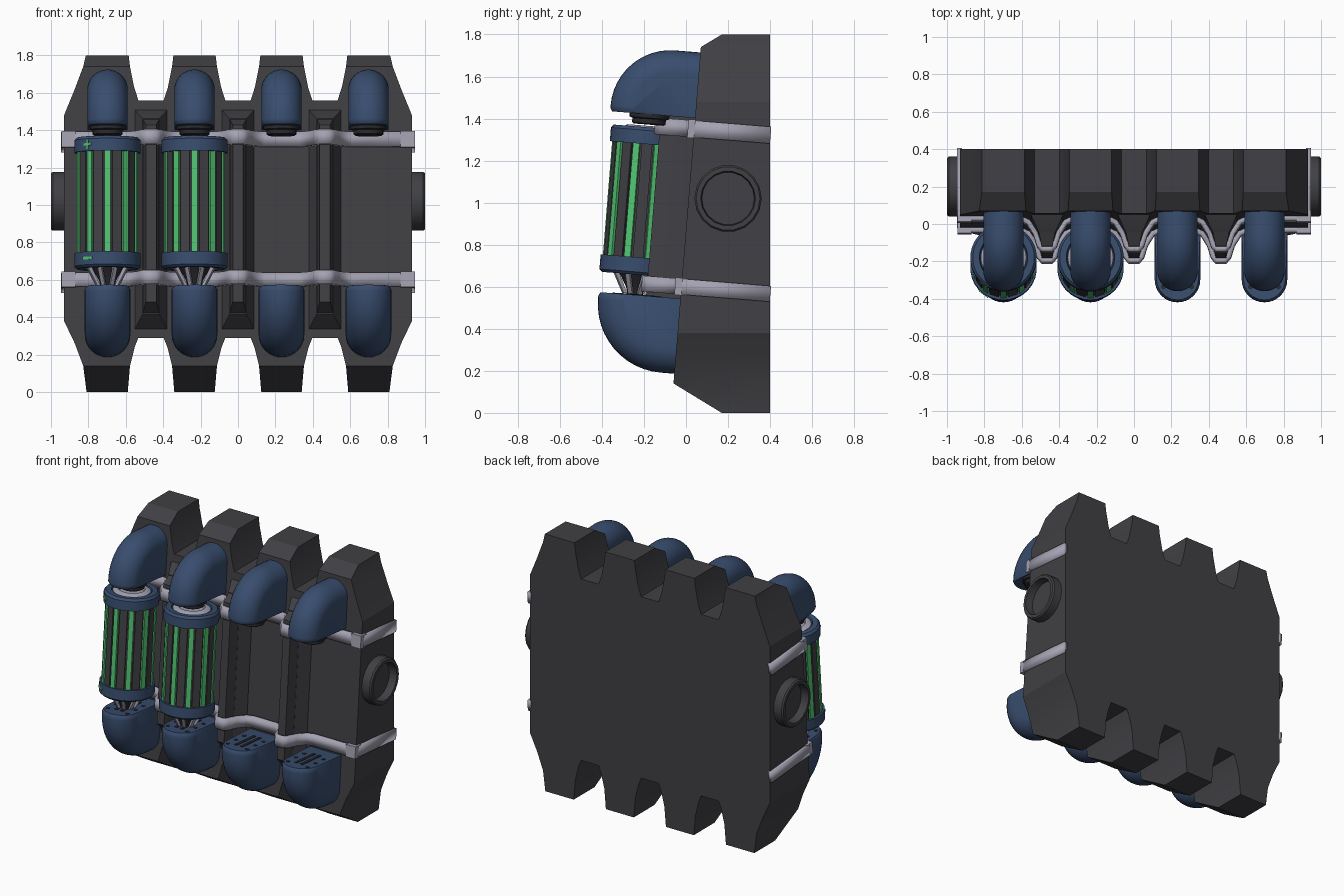
import bpy, bmesh, math
from mathutils import Matrix

if "Cube" in bpy.data.objects:
    bpy.data.objects.remove(bpy.data.objects["Cube"])

COLUMNS = [-0.6975, -0.2325, 0.2325, 0.6975]
VALLEYS = [-0.465, 0, 0.465]
AXIS = -0.217        # depth of the cartridge axis in the leaning frame
LEAN = Matrix.Translation((0, -0.071, 0)) @ Matrix.Rotation(-0.081, 4, 'X')


def material(name, color):
    m = bpy.data.materials.new(name)
    m.use_nodes = True
    m.diffuse_color = (*color, 1)
    m.node_tree.nodes["Principled BSDF"].inputs["Base Color"].default_value = (*color, 1)
    return m


DARK = material("dark grey", (0.052, 0.051, 0.058))
NAVY = material("navy blue", (0.040, 0.074, 0.155))
SILVER = material("pale grey", (0.37, 0.36, 0.44))
GREEN = material("bright green", (0.085, 0.56, 0.17))
BLACK = material("near black", (0.022, 0.022, 0.026))


def finish(name, bm, mat, lean=True, angle=35):
    bmesh.ops.recalc_face_normals(bm, faces=bm.faces[:])
    me = bpy.data.meshes.new(name)
    bm.to_mesh(me)
    bm.free()
    me.materials.append(mat)
    for p in me.polygons:
        p.use_smooth = True
    me.set_sharp_from_angle(angle=math.radians(angle))
    ob = bpy.data.objects.new(name, me)
    bpy.context.collection.objects.link(ob)
    if lean:
        ob.matrix_world = LEAN
    return ob


def hull(bm, points):
    verts = [bm.verts.new(p) for p in points]
    bmesh.ops.convex_hull(bm, input=verts)
    bmesh.ops.delete(bm, geom=[v for v in verts if v.is_valid and not v.link_faces],
                     context='VERTS')


def box(bm, x, y, z):
    hull(bm, [(i, j, k) for i in x for j in y for k in z])


def lathe(bm, profile, sides, cx=0, cy=AXIS):
    # closed (radius, height) profile turned about a vertical axis
    rings = []
    for r, z in profile:
        rings.append([bm.verts.new((cx + r * math.sin(a), cy - r * math.cos(a), z))
                      for a in (math.tau * i / sides for i in range(sides))])
    for a, b in zip(rings, rings[1:]):
        for i in range(sides):
            j = (i + 1) % sides
            bm.faces.new((a[i], a[j], b[j], b[i]))
    bm.faces.new(rings[0])
    bm.faces.new(rings[-1])


def radial(angle, r, side, cx):
    # point at a radius from the cartridge axis, shifted sideways
    s, c = math.sin(angle), math.cos(angle)
    return cx + r * s + side * c, AXIS - r * c + side * s


def radial_bar(bm, angle, cx, width, low, high):
    # low and high are (inner radius, outer radius, height)
    hull(bm, [(*radial(angle, r, s * width / 2, cx), end[2])
              for end in (low, high) for r in end[:2] for s in (-1, 1)])


# main block: notched outline, sloping front, chamfered lug tips
def lug(c, steps, outer):
    pts = []
    for side in (-1, 1):
        is_outer = abs(c) > 0.5 and side * c > 0
        row = [(c + side * w, z) for w, z in (outer if is_outer else steps)]
        pts += row if side < 0 else row[::-1]
    return pts


TOP = [(0.165, 1.56), (0.142, 1.63), (0.12, 1.74), (0.113, 1.8)]
TOP_OUT = [(0.2325, 1.48), (0.175, 1.62), (0.13, 1.74), (0.116, 1.8)]
LOW = [(0.165, 0.29), (0.145, 0.24), (0.12, 0.14), (0.108, 0)]
LOW_OUT = [(0.2325, 0.38), (0.175, 0.26), (0.13, 0.14), (0.112, 0)]
outline = []
for c in COLUMNS:
    outline += lug(c, TOP, TOP_OUT)
for c in reversed(COLUMNS):
    outline += lug(c, LOW, LOW_OUT)[::-1]


def front_y(z):
    return 0.17 if z in (0, 1.8) else -0.071 + 0.0813 * z


bm = bmesh.new()
front = [bm.verts.new((x, front_y(z), z)) for x, z in outline]
back = [bm.verts.new((x, 0.4, z)) for x, z in outline]
n = len(outline)
bm.faces.new(back)
bm.faces.new([v for v in front if 0 < v.co.z < 1.79])
for i in range(n):
    j = (i + 1) % n
    bm.faces.new((front[i], front[j], back[j], back[i]))
    if outline[i][1] == outline[j][1] and outline[i][1] in (0, 1.8):
        bm.faces.new((front[i - 1], front[i], front[j], front[(j + 1) % n]))
finish("main_block", bm, DARK, lean=False, angle=15)

# ridges between the columns
for c in VALLEYS:
    bm = bmesh.new()
    hull(bm, [(c + s * w, v, z) for s in (-1, 1) for w, v, lo, hi in
              ((0.085, 0.02, 0.33, 1.52), (0.085, -0.005, 0.34, 1.51), (0.045, -0.09, 0.41, 1.46))
              for z in (lo, hi)])
    hull(bm, [(c + s * w, v, z) for s in (-1, 1) for w, v, lo, hi in
              ((0.046, -0.08, 0.41, 1.46), (0.028, -0.163, 0.47, 1.42)) for z in (lo, hi)])
    finish("ridge", bm, DARK, angle=10)

# clamp bands wrapping the sides and ridges
for name, lo, hi, end in (("upper_band", 1.315, 1.395, 0.365), ("lower_band", 0.565, 0.64, 0.425)):
    path = [(-0.933, end), (-0.933, 0.01), (-0.905, -0.012)]
    for c in VALLEYS:
        half = [(0.14, -0.012), (0.10, -0.03), (0.062, -0.09), (0.042, -0.155), (0.022, -0.176)]
        path += [(c - w, v) for w, v in half] + [(c + w, v) for w, v in half[::-1]]
    path += [(0.905, -0.012), (0.933, 0.01), (0.933, end)]
    bm = bmesh.new()
    rows = [[bm.verts.new((x, v, z)) for z in (lo, hi)] for x, v in path]
    for a, b in zip(rows, rows[1:]):
        bm.faces.new((a[0], b[0], b[1], a[1]))
    ob = finish(name, bm, SILVER, angle=40)
    mod = ob.modifiers.new("thickness", 'SOLIDIFY')
    mod.thickness, mod.offset, mod.use_even_offset = 0.026, 0, True
    # corner clips on the front edges
    bm = bmesh.new()
    for s in (-1, 1):
        box(bm, (s * 0.87, s * 0.945), (-0.03, 0.03), (lo - 0.004, hi + 0.004))
    finish(name + "_clips", bm, SILVER)

# round side ports with a recessed centre
for s in (-1, 1):
    bm = bmesh.new()
    lathe(bm, [(0.16, 0.9), (0.16, 0.99), (0.152, 1.0), (0.13, 1.0), (0.125, 0.945)], 18, cy=0)
    bm.transform(Matrix.Translation((0, 0.2, 1.02)) @ Matrix.Rotation(s * math.pi / 2, 4, 'Y'))
    finish("side_port", bm, DARK, lean=False)


# blue elbow housings: a rounded section swept through a quarter turn
def elbow(name, cx, h, R, pv, pw, opening, up):
    def section(phi, dv=0, w=None, cut=0):
        pts = []
        for i in range(17):
            t = math.pi * (i / 16 - 0.5)
            r = R - h + (h - cut) * math.cos(t)
            z = pw + up * r * math.sin(phi) if w is None else w
            pts.append((cx + (h - cut) * math.sin(t), pv - r * math.cos(phi) + dv, z))
        return pts
    pts = section(0, w=opening, cut=0.01) + section(0, w=opening + up * 0.016)
    for i in range(13):
        pts += section(math.pi / 2 * i / 12)
    pts += section(math.pi / 2, dv=0.02 - pv)
    pts += [(cx + s * h, 0.02, opening) for s in (-1, 1)]
    bm = bmesh.new()
    hull(bm, pts)
    finish(name, bm, NAVY)


for c in COLUMNS:
    elbow("upper_elbow", c, 0.108, 0.285, -0.12, 1.435, 1.407, 1)
    elbow("lower_elbow", c, 0.122, 0.325, -0.065, 0.512, 0.545, -1)
    # contact plug under the upper elbow
    bm = bmesh.new()
    lathe(bm, [(0.07, 1.358), (0.08, 1.364), (0.08, 1.385), (0.095, 1.39), (0.095, 1.412)], 24, c)
    finish("upper_contact", bm, BLACK)
    # contact slots and sockets on the lower elbow
    bm = bmesh.new()
    for s in (-1, 1):
        box(bm, (c + s * 0.012, c + s * 0.032), (-0.3, -0.09), (0.54, 0.549))
        for v in (-0.31, -0.22, -0.13):
            lathe(bm, [(0.014, 0.54), (0.014, 0.548)], 10, c + s * 0.075, v)
    finish("lower_contact", bm, BLACK)

# cartridges in the two columns on the right
for c in COLUMNS[:2]:
    bm = bmesh.new()
    lathe(bm, [(0.155, 0.7), (0.155, 1.29)], 30, c)
    finish("cartridge_core", bm, DARK)

    bm = bmesh.new()
    for i in range(10):
        radial_bar(bm, math.tau * i / 10, c, 0.032, (0.14, 0.167, 0.70), (0.14, 0.167, 1.29))
    finish("cartridge_light_strips", bm, GREEN)

    # dark rails beside each light strip
    bm = bmesh.new()
    for i in range(10):
        radial_bar(bm, math.tau * (i + 0.5) / 10, c, 0.05, (0.14, 0.163, 0.70), (0.14, 0.163, 1.29))
    finish("cartridge_panels", bm, DARK)

    bm = bmesh.new()
    lathe(bm, [(0.125, 1.265), (0.178, 1.265), (0.178, 1.33), (0.165, 1.345), (0.13, 1.345),
               (0.125, 1.325)], 30, c)
    lathe(bm, [(0.125, 0.66), (0.13, 0.642), (0.165, 0.642), (0.178, 0.655), (0.178, 0.725),
               (0.125, 0.725)], 30, c)
    finish("cartridge_end_rings", bm, NAVY)

    bm = bmesh.new()
    lathe(bm, [(0.122, 1.32), (0.122, 1.34), (0.1, 1.352), (0.085, 1.352), (0.08, 1.33)], 24, c)
    for i in range(8):
        radial_bar(bm, math.tau * (i + 0.5) / 8, c, 0.022,
                   (0.045, 0.062, 0.55), (0.095, 0.118, 0.65))
    finish("cartridge_silver_fittings", bm, SILVER)

    bm = bmesh.new()
    lathe(bm, [(0.035, 0.54), (0.045, 0.58), (0.085, 0.65)], 16, c)
    finish("cartridge_lower_plug", bm, BLACK)

# polarity marks on the first cartridge
bm = bmesh.new()
mark = -math.radians(37)
for width, z, tall in ((0.05, 1.30, 0.012), (0.012, 1.30, 0.05), (0.062, 0.69, 0.015)):
    radial_bar(bm, mark, COLUMNS[0], width, (0.174, 0.181, z - tall / 2), (0.174, 0.181, z + tall / 2))
finish("polarity_marks", bm, GREEN)
